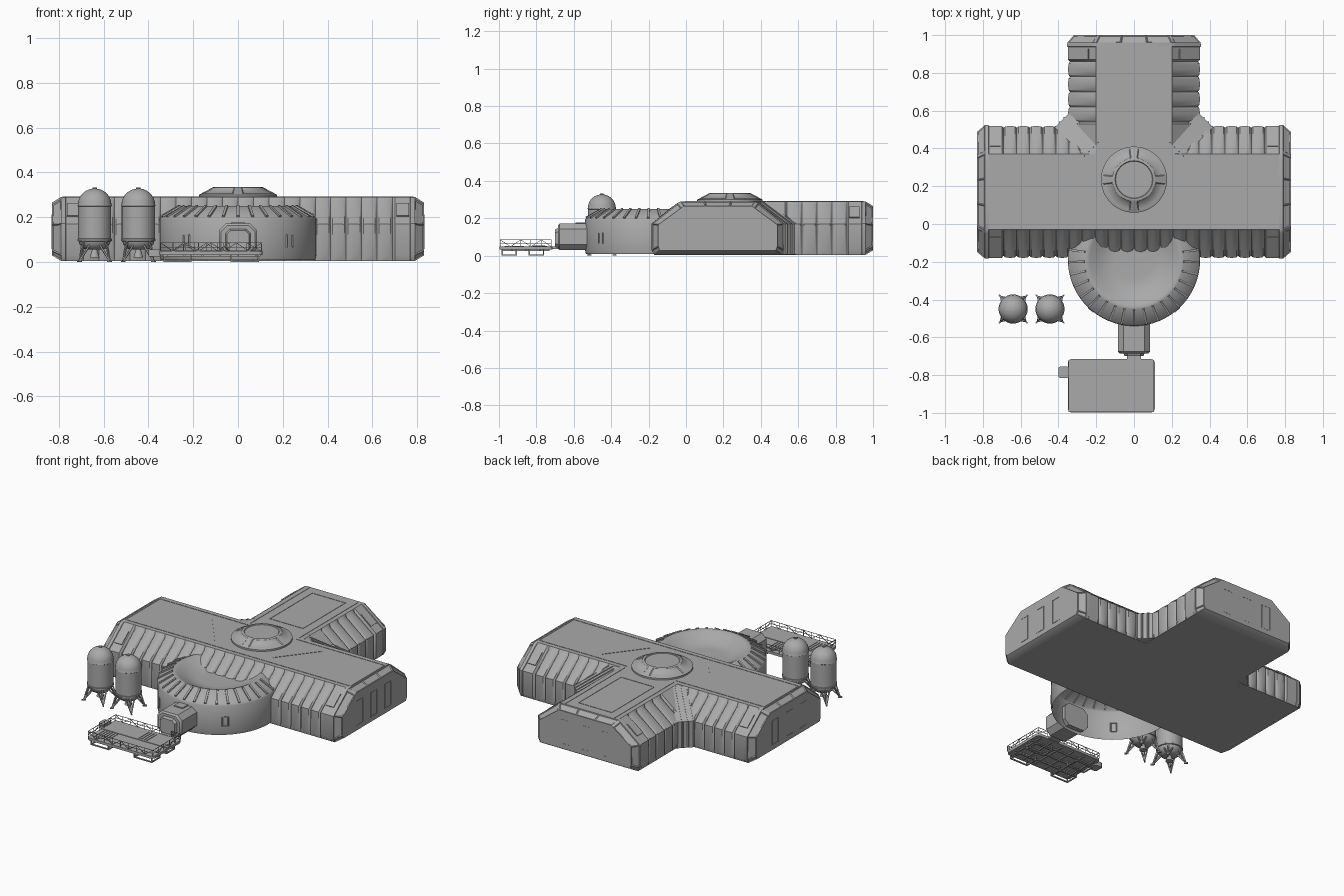
import bpy, bmesh
from math import sin, cos, pi, radians
from mathutils import Vector, Matrix

if "Cube" in bpy.data.objects:
    bpy.data.objects.remove(bpy.data.objects["Cube"], do_unlink=True)

grey = bpy.data.materials.new("hull_grey")
grey.use_nodes = True
grey.diffuse_color = (0.4, 0.4, 0.4, 1)
grey.node_tree.nodes["Principled BSDF"].inputs["Base Color"].default_value = (0.4, 0.4, 0.4, 1)


def finish(name, bm, normals=True):
    if normals:
        bmesh.ops.recalc_face_normals(bm, faces=bm.faces)
    mesh = bpy.data.meshes.new(name)
    bm.to_mesh(mesh)
    bm.free()
    mesh.materials.append(grey)
    obj = bpy.data.objects.new(name, mesh)
    bpy.context.collection.objects.link(obj)
    bpy.ops.object.select_all(action="DESELECT")
    obj.select_set(True)
    bpy.context.view_layer.objects.active = obj
    bpy.ops.object.shade_smooth_by_angle(angle=radians(35))
    return obj


def loft(rings, cap_start=True, cap_end=True):
    """Skin a list of closed rings; returns the bmesh and the faces of each band."""
    bm = bmesh.new()
    vs = [[bm.verts.new(p) for p in ring] for ring in rings]
    bands, n = [], len(rings[0])
    for a, b in zip(vs, vs[1:]):
        bands.append([bm.faces.new((a[i], a[(i + 1) % n], b[(i + 1) % n], b[i])) for i in range(n)])
    if cap_start:
        bm.faces.new(vs[0][::-1])
    if cap_end:
        bm.faces.new(vs[-1])
    return bm, bands


def lathe(profile, centre, steps, cap_start=True):
    cx, cy = centre
    ring = lambda r, z: [(cx + r * cos(2 * pi * i / steps), cy + r * sin(2 * pi * i / steps), z)
                         for i in range(steps)]
    return loft([ring(r, z) for r, z in profile], cap_start)


def bars(name, segments, w, h=None):
    """Many straight box bars joined in one object."""
    bm = bmesh.new()
    for p, q in segments:
        p, q = Vector(p), Vector(q)
        d = q - p
        m = Matrix.Translation((p + q) / 2) @ d.to_track_quat("Z", "Y").to_matrix().to_4x4()
        bmesh.ops.create_cube(bm, size=1, matrix=m @ Matrix.Diagonal((w, h or w, d.length, 1)))
    return finish(name, bm)


def frame(c, u, v):
    """Four sides of a rectangle about c with half axes u and v."""
    c, u, v = Vector(c), Vector(u), Vector(v)
    k = [c - u - v, c + u - v, c + u + v, c - u + v]
    return [(k[i], k[(i + 1) % 4]) for i in range(4)]


def box(name, lo, hi, bevel=0.0):
    lo, hi = Vector(lo), Vector(hi)
    bm = bmesh.new()
    bmesh.ops.create_cube(bm, size=1, matrix=Matrix.Translation((lo + hi) / 2) @ Matrix.Diagonal((*(hi - lo), 1)))
    if bevel:
        up = [e for e in bm.edges if abs(e.verts[0].co.z - e.verts[1].co.z) > 1e-4]
        bmesh.ops.bevel(bm, geom=up, offset=bevel, segments=3, profile=0.5, affect="EDGES")
    return finish(name, bm)


# Wing cross-section: off sinks the walls and slopes, inset shrinks it for the end cap
def section(off=0.0, inset=False):
    half = [(0.34, 0.005), (0.35 - off, 0.03), (0.35 - off, 0.17 - off / 2),
            (0.215 - off * 0.6, 0.278 - off * 0.8), (0.2, 0.29), (0.07, 0.29)]
    pts = [(-u, z) for u, z in half] + half[::-1]
    return [(u * 0.91, 0.145 + (z - 0.145) * 0.83) for u, z in pts] if inset else pts


def ribs(start, end, count):
    step = (end - start) / count
    out = []
    for i in range(count):
        out += [(start + (i + t) * step, o) for t, o in ((0, 0.013), (0.12, 0.004), (0.5, 0), (0.88, 0.004))]
    return out + [(end, 0.013)]


def wing(name, stations, place, caps):
    rings = [[place(s, u, z) for u, z in section(o, s in caps)] for s, o in stations]
    bm, bands = loft(rings)
    ends = [b for b, c in ((bands[0], stations[0][0]), (bands[-1], stations[-1][0])) if c in caps]
    bm.normal_update()
    bmesh.ops.recalc_face_normals(bm, faces=bm.faces)
    trim = [f for b in ends for f in b if f.calc_area() > 0.001 and f.calc_center_median().z > 0.02]
    bmesh.ops.inset_individual(bm, faces=trim, thickness=0.007, depth=-0.004)
    return finish(name, bm, False)


collar = [(0.70, 0), (0.768, 0), (0.77, -0.004), (0.79, -0.003), (0.83, 0)]
cross = [(-s, o) for s, o in collar[::-1]] + ribs(-0.69, 0.69, 20) + collar
wing("cross_wing", cross, lambda s, u, z: (s, 0.17 + u, z), (-0.83, 0.83))
rear = [(0.37, 0), (0.53, 0)] + ribs(0.54, 0.86, 4) + [(s + 0.17, o) for s, o in collar]
wing("rear_wing", rear, lambda s, u, z: (u, s, z), (rear[-1][0],))

# Fanned corners where the wings meet
for side, label in ((1, "left"), (-1, "right")):
    bm = bmesh.new()
    wall = [(0.34, 0.59), (0.42, 0.51), (0.34, 0.51)]
    for x, y in wall:
        for z in (0.006, 0.17):
            bm.verts.new((side * x, y, z))
    for x, y in ((0.19, 0.43), (0.26, 0.36), (0.19, 0.36)):
        bm.verts.new((side * x, y, 0.288))
    bmesh.ops.convex_hull(bm, input=bm.verts)
    finish(label + "_corner", bm)
    fan = []
    for t in (0, 0.33, 0.67, 1):
        low = (side * (0.345 + 0.07 * t), 0.585 - 0.07 * t, 0.17)
        fan += [(low, (side * (0.19 + 0.07 * t), 0.43 - 0.07 * t, 0.288)), ((*low[:2], 0.01), low)]
    bars(label + "_corner_ribs", fan, 0.008)

# Roof seams and panels
seams = frame((0, 0.69, 0.29), (0.115, 0, 0), (0, 0.21, 0))
for s in (1, -1):
    seams += [((s * 0.17, 0.36, 0.29), (s * 0.17, 0.95, 0.29)),
              ((s * 0.17, 0.34, 0.29), (s * 0.78, 0.34, 0.29)),
              ((s * 0.78, 0, 0.29), (s * 0.78, 0.34, 0.29)),
              ((s * 0.2, 0.06, 0.29), (s * 0.38, 0.29, 0.29)),
              ((0, 0, 0.29), (s * 0.78, 0, 0.29))]
bars("roof_seams", seams, 0.005, 0.004)

# Vent plates on the slopes by the wing ends
vents = []
for s in (1, -1):
    vents += [((s * 0.735, 0.17 + k * 0.31, 0.204), (s * 0.735, 0.17 + k * 0.24, 0.26)) for k in (1, -1)]
    vents.append(((s * 0.31, 0.90, 0.204), (s * 0.24, 0.90, 0.26)))
bars("slope_vents", vents, 0.055, 0.008)

# Tall panels on the wing ends
panels = []
for k in (-0.14, 0, 0.14):
    for s in (1, -1):
        panels += frame((s * 0.83, 0.16 + k, 0.135), (0, 0.03, 0), (0, 0, 0.075))
    panels += frame((k, 0.999, 0.135), (0.03, 0, 0), (0, 0, 0.075))
bars("end_panels", panels, 0.004)

# Roof cupola with four sunken panes
bm, bands = lathe([(0.175, 0.285), (0.175, 0.3), (0.165, 0.305), (0.115, 0.332), (0.108, 0.335),
                   (0.1, 0.335), (0.097, 0.331)], (0, 0.235), 48)
bmesh.ops.recalc_face_normals(bm, faces=bm.faces)
panes = []
for f in bands[2]:
    c = f.calc_center_median() - Vector((0, 0.235, 0))
    if min(abs(c.x), abs(c.y)) > 0.015:
        panes.append(f)
bmesh.ops.inset_region(bm, faces=panes, thickness=0.007, depth=-0.004)
finish("roof_cupola", bm, False)

# Front rotunda with a sunken bowl roof, open underneath
hub = (0, -0.19)
bm, _ = lathe([(0.345, 0.008), (0.35, 0.03), (0.35, 0.19), (0.343, 0.202), (0.262, 0.248), (0.25, 0.25),
               (0.235, 0.244), (0.2, 0.225), (0.165, 0.208), (0.13, 0.198), (0.1, 0.196)], hub, 64, False)
finish("rotunda", bm)


def around(r, deg, z, centre=hub):
    a = radians(deg)
    return (centre[0] + r * sin(a), centre[1] - r * cos(a), z)


bars("rotunda_ribs", [(around(0.345, d, 0.202), around(0.262, d, 0.249)) for d in range(-99, 100, 11)], 0.012, 0.012)
windows = []
for d in (-41, 41):
    tangent = Vector((cos(radians(d)), sin(radians(d)), 0)) * 0.016
    windows += frame(around(0.35, d, 0.093), tangent, (0, 0, 0.028))
bars("rotunda_windows", windows, 0.006)


# Airlock with a tapered door frame
def octagon(y, w, lo, hi, c):
    return [(x, y, z) for x, z in ((-w, lo + c), (-w, hi - c), (c - w, hi), (w - c, hi),
                                   (w, hi - c), (w, lo + c), (w - c, lo), (c - w, lo))]


bm, _ = loft([octagon(-0.51, 0.085, 0.03, 0.172, 0.03), octagon(-0.675, 0.085, 0.03, 0.172, 0.03),
              octagon(-0.685, 0.075, 0.038, 0.163, 0.028)])
finish("airlock", bm)
bm, _ = loft([octagon(-0.68, 0.058, 0.042, 0.15, 0.02), octagon(-0.7, 0.05, 0.045, 0.14, 0.018)])
finish("airlock_door", bm)
box("door_step", (-0.036, -0.72, 0.035), (0.036, -0.68, 0.05))
box("airlock_roof_plate", (-0.03, -0.59, 0.168), (0.03, -0.525, 0.178))

# Landing platform, side box and deck grates
box("platform_deck", (-0.35, -0.998, 0.032), (0.11, -0.715, 0.048), 0.02)
box("platform_side_box", (-0.4, -0.815, 0.025), (-0.345, -0.755, 0.055), 0.01)
slats = [((-0.35, -0.855, 0.048), (0.11, -0.855, 0.048))]
slats += [((-0.32 + i * 0.018, -0.97, 0.048), (-0.32 + i * 0.018, -0.865, 0.048)) for i in range(6)]
slats += [((-0.1 + i * 0.018, -0.84, 0.048), (-0.1 + i * 0.018, -0.74, 0.048)) for i in range(4)]
bars("deck_grates", slats, 0.006, 0.006)
beams = [((-0.32 + i * 0.08, -0.98, 0.03), (-0.32 + i * 0.08, -0.73, 0.03)) for i in range(6)]
beams += [((-0.34, y, 0.03), (0.1, y, 0.03)) for y in (-0.93, -0.855, -0.78)]
bars("deck_underbeams", beams, 0.01)

# Railing with zigzag bracing
rails = []


def railing(p, q, count):
    p, q = Vector((*p, 0.048)), Vector((*q, 0.048))
    top, mid = Vector((0, 0, 0.037)), Vector((0, 0, 0.018))
    posts = [p.lerp(q, i / count) for i in range(count + 1)]
    rails.extend([(p + top, q + top), (p + mid, q + mid)] + [(a, a + top) for a in posts])
    for i, (a, b) in enumerate(zip(posts, posts[1:])):
        rails.append((a, b + top) if i % 2 else (a + top, b))


railing((-0.345, -0.993), (0.105, -0.993), 8)
railing((-0.345, -0.993), (-0.345, -0.72), 5)
railing((0.105, -0.993), (0.105, -0.72), 5)
railing((-0.345, -0.72), (-0.04, -0.72), 6)
railing((0.04, -0.72), (0.105, -0.72), 1)
bars("platform_railing", rails, 0.0025)

# Skids under the platform
skids = []
for x in (-0.27, 0.03):
    for y in (-0.945, -0.8):
        skids += frame((x, y, 0.004), (0.06, 0, 0), (0, 0.038, 0))
        skids += [((x + i * 0.06, y + j * 0.038, 0), (x + i * 0.06, y + j * 0.038, 0.035))
                  for i in (1, -1) for j in (1, -1)]
bars("platform_skids", skids, 0.007)

# Two storage tanks on four legs
dome = [(0.075 * cos(radians(a)), 0.255 + 0.073 * sin(radians(a))) for a in range(0, 85, 12)]
for x, label in ((-0.64, "outer"), (-0.445, "inner")):
    c = (x, -0.45)
    bm, _ = lathe([(0.035, 0.055), (0.05, 0.06), (0.068, 0.08), (0.071, 0.092), (0.077, 0.094), (0.077, 0.102),
                   (0.074, 0.104), (0.074, 0.248), (0.077, 0.25)] + dome + [(0.01, 0.328), (0.01, 0.333)], c, 32)
    finish(label + "_tank", bm)
    bm, _ = lathe([(0.022, 0.02), (0.01, 0.058)], c, 16)
    finish(label + "_tank_nozzle", bm)
    legs = []
    for d in (45, 135, 225, 315):
        foot = around(0.095, d, 0.006, c)
        legs += [(around(0.068, d, 0.095, c), foot), (around(0.045, d, 0.06, c), foot),
                 (around(0.062, d - 22, 0.075, c), foot), (around(0.062, d + 22, 0.075, c), foot),
                 (around(0.083, d, 0.004, c), around(0.107, d, 0.004, c))]
    bars(label + "_tank_legs", legs, 0.007)
